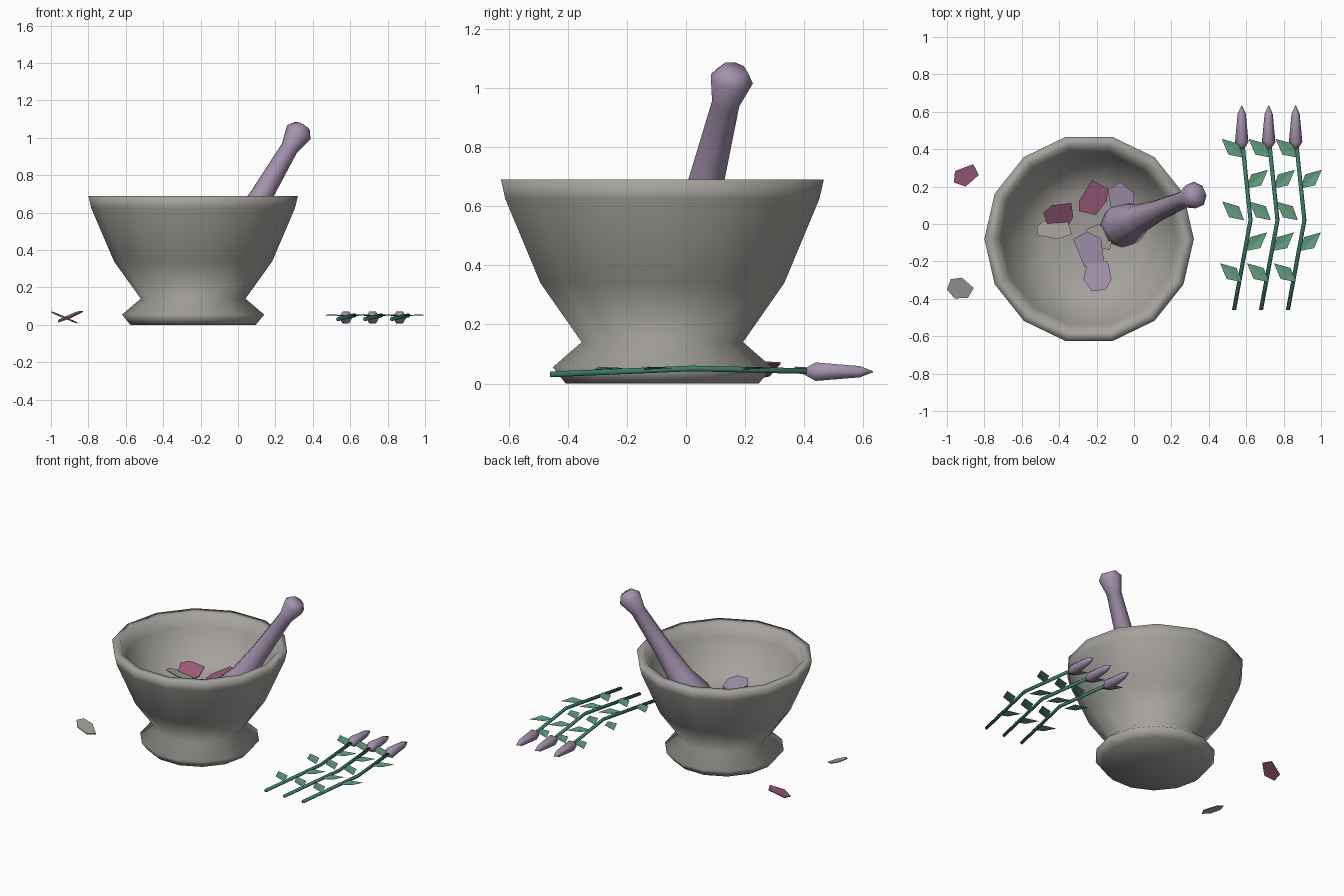
import bpy, math
from mathutils import Vector

if "Cube" in bpy.data.objects:
    bpy.data.objects.remove(bpy.data.objects["Cube"])


def material(name, rgb):
    m = bpy.data.materials.new(name)
    m.diffuse_color = (*rgb, 1)
    m.use_nodes = True
    m.node_tree.nodes["Principled BSDF"].inputs["Base Color"].default_value = m.diffuse_color
    return m


STONE = material("stone_grey", (0.38, 0.365, 0.34))
LAVENDER = material("lavender", (0.37, 0.285, 0.42))
PINK = material("rose_pink", (0.32, 0.10, 0.19))
LEAF = material("leaf_green", (0.12, 0.33, 0.21))
STEM = material("stem_green", (0.045, 0.20, 0.15))


def add_mesh(name, verts, faces, mat, smooth=False):
    me = bpy.data.meshes.new(name)
    me.from_pydata(verts, [], faces)
    me.materials.append(mat)
    me.polygons.foreach_set("use_smooth", [smooth] * len(faces))
    me.update()
    ob = bpy.data.objects.new(name, me)
    bpy.context.collection.objects.link(ob)
    return ob


def lathe(name, profile, sides, mat, origin=(0, 0, 0), axis=(0, 0, 1)):
    """Revolve (radius, distance) points about an axis; both ends are capped."""
    rot = Vector((0, 0, 1)).rotation_difference(Vector(axis).normalized())
    verts, faces = [], []
    for r, h in profile:
        for i in range(sides):
            a = 2 * math.pi * i / sides
            verts.append(Vector(origin) + rot @ Vector((r * math.cos(a), r * math.sin(a), h)))
    for k in range(len(profile) - 1):
        for i in range(sides):
            j = (i + 1) % sides
            a, b = k * sides, (k + 1) * sides
            faces.append((a + i, a + j, b + j, b + i))
    last = (len(profile) - 1) * sides
    faces.append(tuple(reversed(range(sides))))
    faces.append(tuple(last + i for i in range(sides)))
    return add_mesh(name, verts, faces, mat, True)


def tube(name, points, radius, sides, mat):
    """Round rod that runs mostly along y."""
    verts, faces = [], []
    for p in points:
        for i in range(sides):
            a = 2 * math.pi * i / sides
            verts.append((p[0] + radius * math.cos(a), p[1], p[2] + radius * math.sin(a)))
    for k in range(len(points) - 1):
        for i in range(sides):
            j = (i + 1) % sides
            a, b = k * sides, (k + 1) * sides
            faces.append((a + i, b + i, b + j, a + j))
    last = (len(points) - 1) * sides
    faces += [tuple(range(sides)), tuple(last + i for i in reversed(range(sides)))]
    return add_mesh(name, verts, faces, mat, True)


def petal(name, outline, z, slope, mat):
    """Thin tilted polygon; z is the height at its middle."""
    cx = sum(p[0] for p in outline) / len(outline)
    cy = sum(p[1] for p in outline) / len(outline)
    verts = [(x, y, z + slope[0] * (x - cx) + slope[1] * (y - cy)) for x, y in outline]
    n = len(verts)
    verts += [(x, y, h - 0.006) for x, y, h in verts]
    faces = [tuple(reversed(range(n))), tuple(range(n, 2 * n))]
    faces += [(i, (i + 1) % n, n + (i + 1) % n, n + i) for i in range(n)]
    return add_mesh(name, verts, faces, mat)


# Mortar: foot, waist, wall, rim and hollow inside
lathe("mortar_bowl", [(0.335, 0), (0.38, 0.055), (0.28, 0.14), (0.423, 0.34), (0.545, 0.625),
                      (0.56, 0.69), (0.505, 0.69), (0.47, 0.61), (0.37, 0.43),
                      (0.25, 0.375), (0.02, 0.36)], 14, STONE, (-0.24, -0.08, 0))

# Pestle: knob, tapered handle and grinding bulb
lathe("pestle", [(0.045, -0.04), (0.073, 0), (0.047, 0.10), (0.06, 0.41), (0.082, 0.62),
                 (0.12, 0.75), (0.105, 0.84), (0.05, 0.88)], 8, LAVENDER,
      (0.325, 0.155, 1.03), (-0.59, -0.25, -1))

# Flower sprigs: bent stem, bud and alternating leaves
leaf_roots = [(0.585, 0.355, -1), (0.600, 0.190, 1), (0.588, 0.020, -1),
              (0.595, -0.145, 1), (0.576, -0.310, -1)]
for s in range(3):
    dx = 0.144 * s
    tube("stem_%d" % (s + 1), [(0.535 + dx, -0.46, 0.031), (0.623 + dx, 0.02, 0.051),
                               (0.582 + dx, 0.41, 0.042)], 0.011, 6, STEM)
    lathe("flower_bud_%d" % (s + 1), [(0.01, 0), (0.036, 0.04), (0.022, 0.19), (0.002, 0.235)],
          6, LAVENDER, (0.576 + dx, 0.398, 0.04), (0, 1, 0))
    for i, (x, y, side) in enumerate(leaf_roots):
        shape = [(0, 0, 0.047), (0.027, 0.075, 0.054), (0.116, 0.10, 0.052), (0.08, 0.016, 0.057)]
        add_mesh("leaf_%d_%d" % (s + 1, i + 1),
                 [(x + dx + side * u, y + v, w) for u, v, w in shape],
                 [(0, 1, 2), (0, 2, 3)] if side < 0 else [(0, 2, 1), (0, 3, 2)], LEAF)
        # leaf faces point up
        me = bpy.data.objects["leaf_%d_%d" % (s + 1, i + 1)].data
        if me.polygons[0].normal.z < 0:
            me.flip_normals()

# Loose petals lying beside the mortar
petal("loose_pink_petal", [(-0.957, 0.283), (-0.86, 0.32), (-0.83, 0.262), (-0.90, 0.20),
                           (-0.963, 0.222)], 0.047, (0.38, 0.15), PINK)
petal("loose_grey_petal", [(-0.98, -0.295), (-0.92, -0.287), (-0.857, -0.342), (-0.888, -0.395),
                           (-0.96, -0.398), (-1.0, -0.35)], 0.045, (-0.42, 0.05), STONE)

# Petals inside the mortar
petal("bowl_pink_petal_1", [(-0.295, 0.12), (-0.225, 0.235), (-0.14, 0.19), (-0.145, 0.125),
                            (-0.205, 0.048), (-0.295, 0.07)], 0.41, (0.1, 0.2), PINK)
petal("bowl_pink_petal_2", [(-0.485, 0.06), (-0.44, 0.10), (-0.335, 0.112), (-0.325, 0.037),
                            (-0.355, -0.015), (-0.46, -0.01)], 0.43, (-0.2, 0.45), PINK)
petal("bowl_grey_petal_1", [(-0.52, -0.01), (-0.41, 0.06), (-0.37, 0.055), (-0.33, -0.055),
                            (-0.41, -0.08), (-0.515, -0.06)], 0.42, (-0.15, -0.2), STONE)
petal("bowl_grey_petal_2", [(-0.26, -0.03), (-0.19, 0.0), (-0.11, -0.06), (-0.13, -0.14),
                            (-0.20, -0.12)], 0.40, (0.2, 0.1), STONE)
petal("bowl_lavender_petal_1", [(-0.14, 0.18), (-0.075, 0.225), (0.0, 0.165), (0.0, 0.08),
                                (-0.12, 0.07)], 0.43, (0.2, 0.2), LAVENDER)
petal("bowl_lavender_petal_2", [(-0.325, -0.08), (-0.25, -0.04), (-0.175, -0.08),
                                (-0.16, -0.21), (-0.265, -0.23)], 0.405, (0.05, 0.1), LAVENDER)
petal("bowl_lavender_petal_3", [(-0.25, -0.21), (-0.14, -0.2), (-0.12, -0.295), (-0.15, -0.35),
                                (-0.225, -0.36), (-0.27, -0.295)], 0.41, (0.05, -0.15), LAVENDER)
